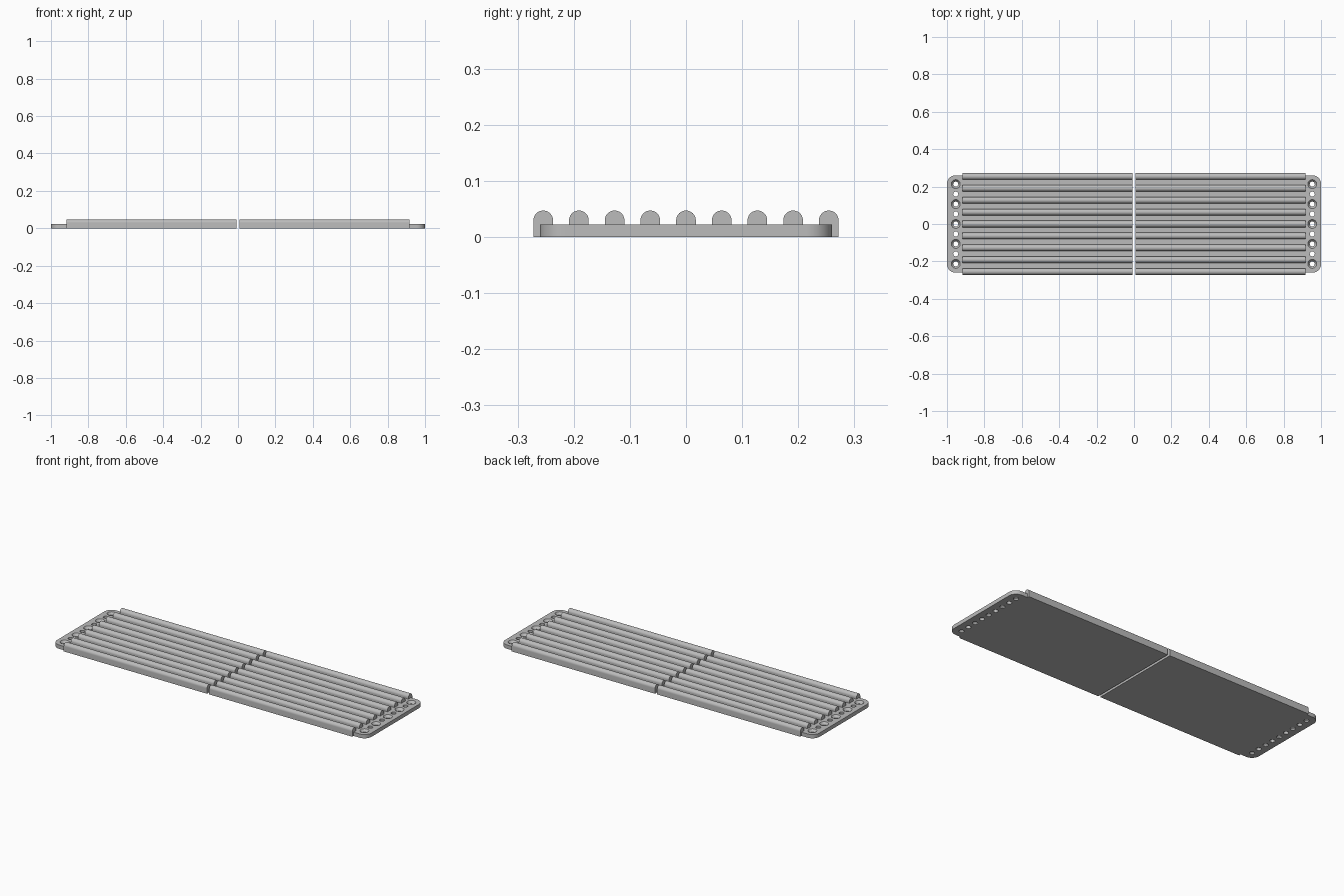
import bpy, bmesh
from math import sin, cos, pi

cube = bpy.data.objects.get("Cube")
if cube:
    bpy.data.objects.remove(cube)

GAP, RIB_END, TIP = 0.007, 0.918, 1.0
BASE_H, TOP, RIB_R, RIBS = 0.022, 0.047, 0.0175, 9
HALF_W, TAB_W, CORNER = 0.272, 0.26, 0.045

grey = bpy.data.materials.new("light grey")
grey.use_nodes = True
colour = (0.5, 0.5, 0.5, 1)
grey.diffuse_color = colour
grey.node_tree.nodes["Principled BSDF"].inputs["Base Color"].default_value = colour


def make_object(name, bm):
    bmesh.ops.recalc_face_normals(bm, faces=bm.faces)
    mesh = bpy.data.meshes.new(name)
    bm.to_mesh(mesh)
    bm.free()
    mesh.materials.append(grey)
    obj = bpy.data.objects.new(name, mesh)
    bpy.context.collection.objects.link(obj)
    return obj


def prism(name, points, offset):
    """Extrude a closed outline along an offset."""
    bm = bmesh.new()
    face = bm.faces.new([bm.verts.new(p) for p in points])
    result = bmesh.ops.extrude_face_region(bm, geom=[face], use_keep_orig=True)
    verts = [v for v in result["geom"] if isinstance(v, bmesh.types.BMVert)]
    bmesh.ops.translate(bm, verts=verts, vec=offset)
    return make_object(name, bm)


def arc(cx, cy, r, start, end, steps):
    return [(cx + r * cos(start + (end - start) * i / steps),
             cy + r * sin(start + (end - start) * i / steps)) for i in range(steps + 1)]


def boolean(obj, other, operation):
    mod = obj.modifiers.new(operation.lower(), 'BOOLEAN')
    mod.object, mod.operation, mod.solver = other, operation, 'EXACT'
    other.hide_render = True
    other.hide_set(True)


# Ribbed panel: one cross-section with round-topped ribs on a flat base
section = [(HALF_W, 0)]
pitch = 2 * (HALF_W - RIB_R) / (RIBS - 1)
for i in range(RIBS):
    y = HALF_W - RIB_R - i * pitch
    if i > 0:
        section.append((y + RIB_R, BASE_H))
    section += arc(y, TOP - RIB_R, RIB_R, 0, pi, 20)
    if i < RIBS - 1:
        section.append((y - RIB_R, BASE_H))
section.append((-HALF_W, 0))
panel = prism("ribbed_panel", [(GAP, y, z) for y, z in section], (RIB_END - GAP, 0, 0))

# End tab with rounded outer corners
inner = RIB_END - 0.03
outline = [(inner, -TAB_W)]
outline += arc(TIP - CORNER, -TAB_W + CORNER, CORNER, -pi / 2, 0, 10)
outline += arc(TIP - CORNER, TAB_W - CORNER, CORNER, 0, pi / 2, 10)
outline.append((inner, TAB_W))
tab = prism("end_tab", [(x, y, 0) for x, y in outline], (0, 0, BASE_H))

# Hole cutters: alternating countersunk and plain holes
bm = bmesh.new()
for i in range(-4, 5):
    rings = [(0.0135, -0.01), (0.0135, 0.008)]
    rings += [(0.024, BASE_H), (0.024, 0.04)] if i % 2 == 0 else [(0.0135, 0.04)]
    loops = [[bm.verts.new((x, y, z)) for x, y in arc(0.953, i * 0.0533, r, 0, 2 * pi, 24)[:-1]]
             for r, z in rings]
    for low, high in zip(loops, loops[1:]):
        for k in range(24):
            n = (k + 1) % 24
            bm.faces.new((low[k], low[n], high[n], high[k]))
    bm.faces.new(loops[0][::-1])
    bm.faces.new(loops[-1])
cutter = make_object("hole_cutters", bm)

# Join, drill and mirror into the two halves
boolean(panel, tab, 'UNION')
boolean(panel, cutter, 'DIFFERENCE')
panel.modifiers.new("other_half", 'MIRROR').use_mirror_merge = False

bpy.context.view_layer.objects.active = panel
panel.select_set(True)
for mod in list(panel.modifiers):
    bpy.ops.object.modifier_apply(modifier=mod.name)
for helper in (tab, cutter):
    bpy.data.objects.remove(helper)
bpy.ops.object.shade_smooth_by_angle(angle=pi / 6)
